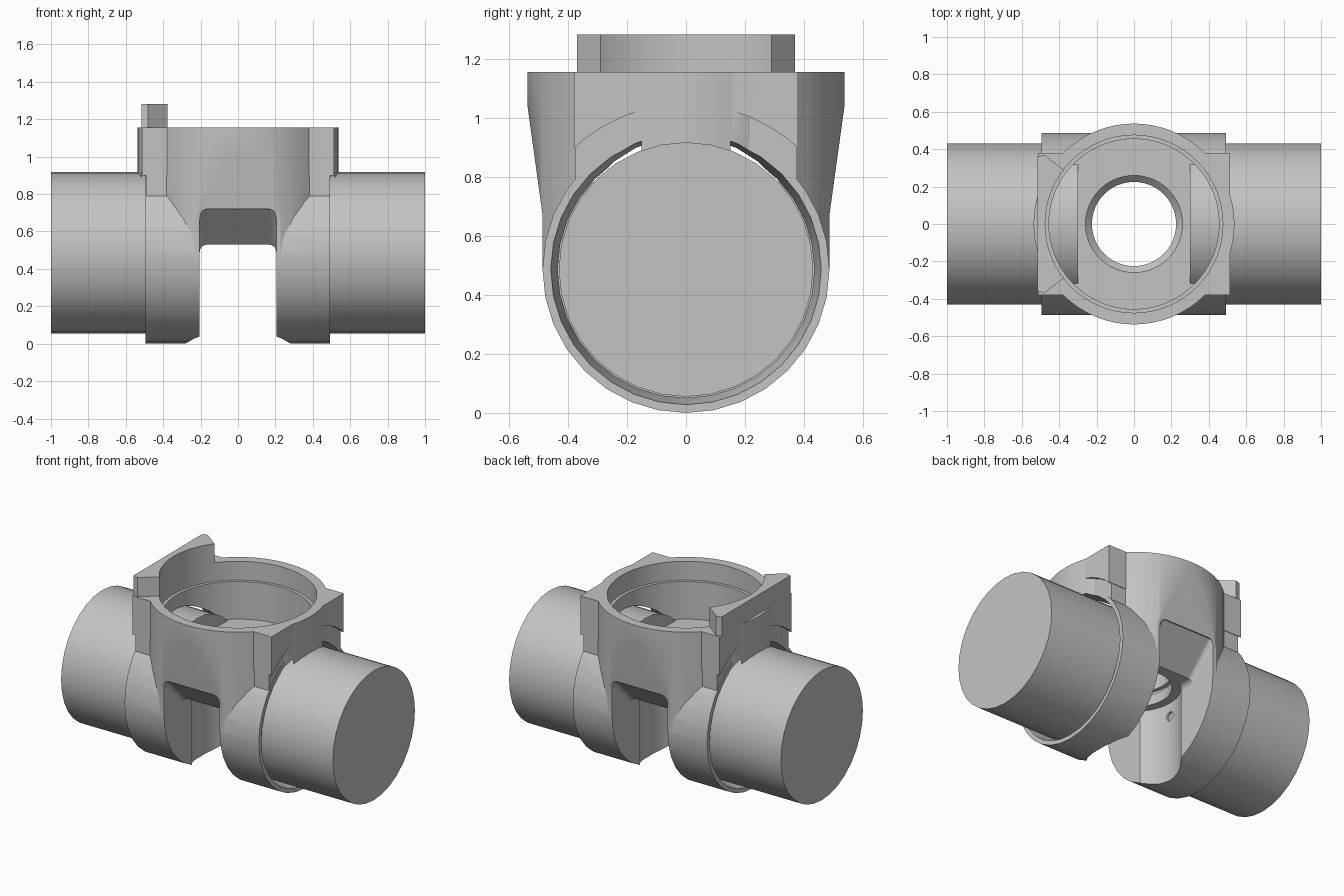
import bpy
import bmesh
from math import radians
from mathutils import Matrix, Vector

cube = bpy.data.objects.get("Cube")
if cube:
    bpy.data.objects.remove(cube, do_unlink=True)

AXIS_Z = 0.486      # height of the horizontal axis
TOP_Z = 1.155       # rim of the cup
FLOOR_Z = 0.78      # floor of the cup

grey = bpy.data.materials.new("light_grey")
grey.use_nodes = True
colour = (0.55, 0.55, 0.55, 1)
grey.diffuse_color = colour
grey.node_tree.nodes["Principled BSDF"].inputs["Base Color"].default_value = colour


def make(name, bm):
    bmesh.ops.recalc_face_normals(bm, faces=bm.faces)
    mesh = bpy.data.meshes.new(name)
    bm.to_mesh(mesh)
    bm.free()
    mesh.materials.append(grey)
    ob = bpy.data.objects.new(name, mesh)
    bpy.context.collection.objects.link(ob)
    return ob


def upright(name, r_low, r_high, z0, z1, sides=48):
    bm = bmesh.new()
    bmesh.ops.create_cone(bm, cap_ends=True, segments=sides, radius1=r_low, radius2=r_high,
                          depth=z1 - z0, matrix=Matrix.Translation((0, 0, (z0 + z1) / 2)))
    return make(name, bm)


def along_x(name, r0, r1, x0, x1, sides=32, z=AXIS_Z):
    bm = bmesh.new()
    place = Matrix.Translation(((x0 + x1) / 2, 0, z)) @ Matrix.Rotation(radians(90), 4, 'Y')
    bmesh.ops.create_cone(bm, cap_ends=True, segments=sides, radius1=r0, radius2=r1,
                          depth=x1 - x0, matrix=place)
    return make(name, bm)


def prism(name, points, push, bevel_test=None):
    """Extrude a flat outline along a vector, optionally rounding chosen edges."""
    bm = bmesh.new()
    face = bm.faces.new([bm.verts.new(p) for p in points])
    new = bmesh.ops.extrude_face_region(bm, geom=[face])["geom"]
    moved = [v for v in new if isinstance(v, bmesh.types.BMVert)]
    bmesh.ops.translate(bm, verts=moved, vec=Vector(push))
    bmesh.ops.recalc_face_normals(bm, faces=bm.faces)
    if bevel_test:
        edges = [e for e in bm.edges if bevel_test(*e.verts)]
        bmesh.ops.bevel(bm, geom=edges, offset=0.04, segments=4, profile=0.5, affect='EDGES')
    return make(name, bm)


def box(name, x, y, z0, z1):
    return prism(name, [(-x, -y, z0), (x, -y, z0), (x, y, z0), (-x, y, z0)], (0, 0, z1 - z0))


def combine(target, other, operation):
    mod = target.modifiers.new("join", 'BOOLEAN')
    mod.operation, mod.solver, mod.object = operation, 'EXACT', other
    bpy.context.view_layer.objects.active = target
    bpy.ops.object.modifier_apply(modifier=mod.name)
    bpy.data.objects.remove(other, do_unlink=True)


def finish(ob):
    bpy.ops.object.select_all(action='DESELECT')
    ob.select_set(True)
    bpy.context.view_layer.objects.active = ob
    bpy.ops.object.shade_smooth_by_angle(angle=radians(22))
    ob.modifiers.new("even_normals", 'WEIGHTED_NORMAL').keep_sharp = True


# Housing: horizontal sleeve, square block, side pads and round cup
housing = along_x("housing", AXIS_Z, AXIS_Z, -0.495, 0.493)
pads = box("pads", 0.512, 0.38, 0.9, 1.2)
combine(pads, along_x("pad_arch", 0.56, 0.56, -0.7, 0.7, 48), 'DIFFERENCE')
cup = upright("cup", 0.537, 0.537, 0.49, 1.22, 64)
for s in (-1, 1):
    relief = [(-0.6, s * y, z) for y, z in
              ((0.486, 0.4), (0.486, 0.67), (0.537, 1.04), (0.7, 1.04), (0.7, 0.4))]
    combine(cup, prism("relief", relief, (1.2, 0, 0)), 'DIFFERENCE')
for part in (box("block", 0.491, 0.376, 0.5, 1.21), pads, cup):
    combine(housing, part, 'UNION')
combine(housing, box("top_trim", 1, 1, TOP_Z, 1.5), 'DIFFERENCE')

# Stepped cup bore, countersunk centre hole with a seal groove
for cutter in (upright("rim_bore", 0.475, 0.475, 1.03, 1.5, 64),
               upright("cup_bore", 0.455, 0.455, FLOOR_Z, 1.4, 64),
               upright("countersink", 0.225, 0.27, FLOOR_Z - 0.035, FLOOR_Z + 0.01),
               upright("centre_hole", 0.225, 0.225, 0.3, 0.9),
               upright("seal_groove", 0.25, 0.25, 0.6, 0.63),
               upright("lower_bore", 0.28, 0.28, -0.2, 0.531)):
    combine(housing, cutter, 'DIFFERENCE')

# Cross slot with sloped, round-cornered mouths
outline = [(0.9, -0.2), (0.9, 0.72), (0.485, 0.72), (0.295, 0.53)]
outline += [(-y, z) for y, z in reversed(outline)]
slot = prism("slot", [(-0.205, y, z) for y, z in outline], (0.41, 0, 0),
             lambda a, b: abs(a.co.x - b.co.x) < 0.01 and min(a.co.z, b.co.z) > 0.5)
combine(housing, slot, 'DIFFERENCE')

# Tapered sockets at both ends, and the pin holes in the lower bore
for s in (-1, 1):
    near, far = (0.462, 0.435) if s < 0 else (0.435, 0.462)
    a, b = sorted((s * 0.36, s * 0.515))
    combine(housing, along_x("socket_mouth", near, far, a, b), 'DIFFERENCE')
    a, b = sorted((s * 0.3, s * 0.4))
    combine(housing, along_x("socket", 0.435, 0.435, a, b), 'DIFFERENCE')
    a, b = sorted((s * 0.2, s * 0.295))
    combine(housing, along_x("pin_hole", 0.03, 0.03, a, b, 16, 0.44), 'DIFFERENCE')
finish(housing)

# Raised locating tab on the right side of the rim
tab = prism("locating_tab", [(-0.516, -0.36, 1.15), (-0.48, -0.37, 1.15), (-0.37, -0.285, 1.15),
                             (-0.37, 0.285, 1.15), (-0.48, 0.37, 1.15), (-0.516, 0.36, 1.15)],
            (0, 0, 0.132))
combine(tab, upright("tab_bore", 0.475, 0.475, 1, 1.5, 64), 'DIFFERENCE')
finish(tab)

# Solid pipe stubs
for name, x0, x1 in (("left_pipe", 0.3, 1), ("right_pipe", -1, -0.3)):
    finish(along_x(name, 0.431, 0.431, x0, x1))
